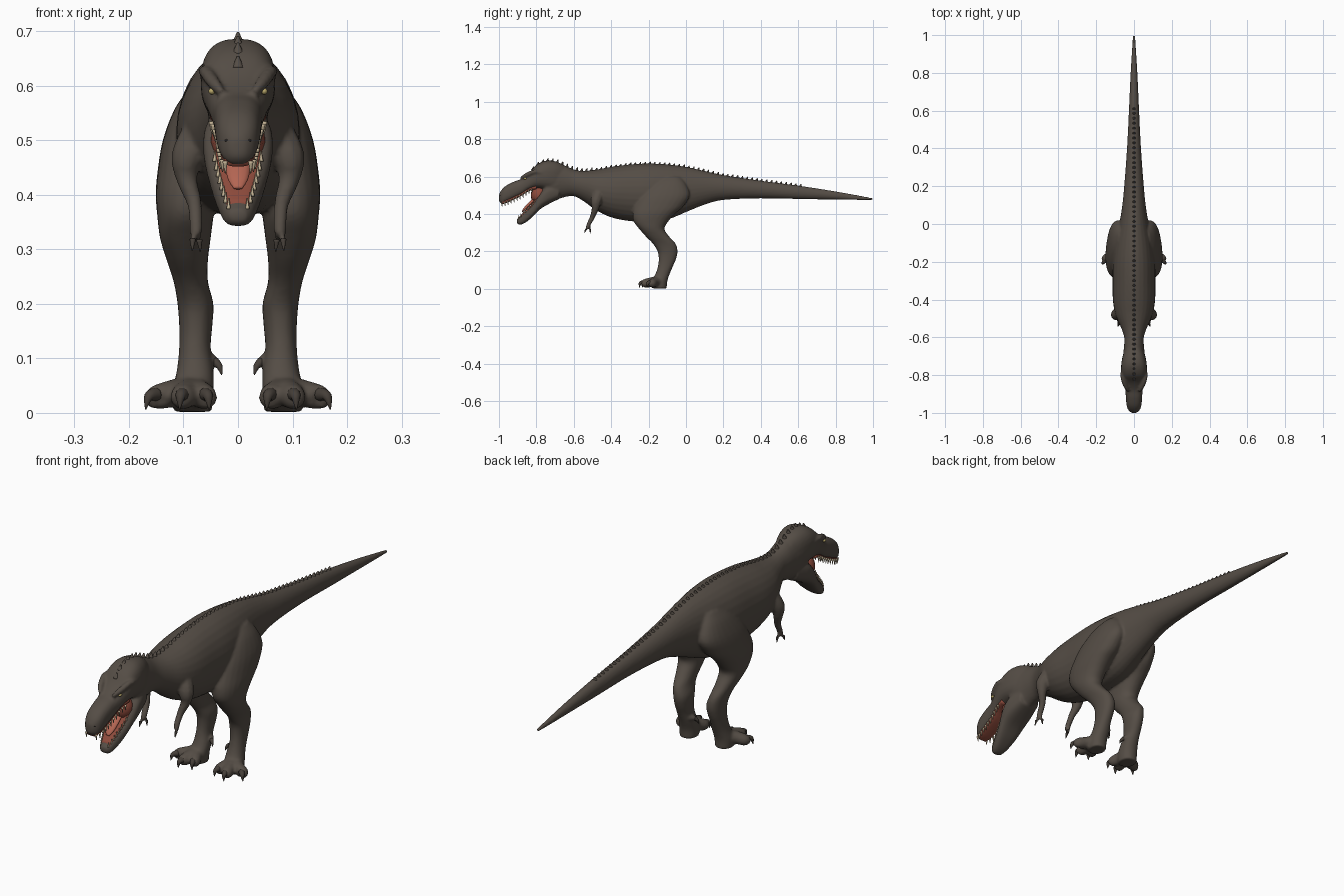
import bpy, bmesh, math
from mathutils import Vector, Matrix

cube = bpy.data.objects.get("Cube")
if cube:
    bpy.data.objects.remove(cube)


def material(name, rgb):
    mat = bpy.data.materials.new(name)
    mat.use_nodes = True
    mat.diffuse_color = (*rgb, 1)
    mat.node_tree.nodes["Principled BSDF"].inputs["Base Color"].default_value = (*rgb, 1)
    return mat


SKIN = material("brown hide", (.09, .074, .06))
CLAW = material("dark claw", (.06, .049, .04))
GUMS = material("red mouth", (.27, .07, .045))
TONGUE = material("pink tongue", (.45, .13, .085))
TOOTH = material("cream tooth", (.55, .45, .3))
EYE = material("yellow eye", (.5, .4, .15))
DARK = material("black nostril", (.02, .017, .015))


def spline(rows, steps=4):
    """Smooth curve through rows of numbers."""
    out = []
    for i in range(len(rows) - 1):
        a, b, c, d = rows[max(i - 1, 0)], rows[i], rows[i + 1], rows[min(i + 2, len(rows) - 1)]
        for k in range(steps):
            t = k / steps
            out.append([q + .5 * t * (r - p + t * (2 * p - 5 * q + 4 * r - s + t * (3 * (q - r) + s - p)))
                        for p, q, r, s in zip(a, b, c, d)])
    return out + [list(rows[-1])]


def at(rows, s):
    """Straight interpolation of the remaining columns at station s."""
    for a, b in zip(rows, rows[1:]):
        if min(a[0], b[0]) <= s <= max(a[0], b[0]):
            t = (s - a[0]) / (b[0] - a[0])
            return [p + (q - p) * t for p, q in zip(a[1:], b[1:])]
    return rows[-1][1:]


def skin_rings(bm, rings, n, power):
    """Bridge rings given as centre and two half-axis vectors."""
    loops = []
    for c, u, v in rings:
        loop = []
        for k in range(n):
            a = math.tau * k / n
            co, si = math.cos(a), math.sin(a)
            e = 2 / power
            loop.append(bm.verts.new(c + u * math.copysign(abs(co) ** e, co)
                                     + v * math.copysign(abs(si) ** e, si)))
        loops.append(loop)
    for a, b in zip(loops, loops[1:]):
        for k in range(n):
            bm.faces.new((a[k - 1], a[k], b[k], b[k - 1]))
    bm.faces.new(loops[0])
    bm.faces.new(loops[-1])


def long_loft(bm, rows, power=2):
    """Sections along y: (y, top, bottom, half width)."""
    skin_rings(bm, [(Vector((0, y, (t + b) / 2)), Vector((w, 0, 0)), Vector((0, 0, (t - b) / 2)))
                    for y, t, b, w in spline(rows)], 28, power)


def upright_loft(bm, rows, side, power=2.2):
    """Sections along z: (z, front, back, inner, outer)."""
    skin_rings(bm, [(Vector((side * (i + o) / 2, (f + k) / 2, z)), Vector(((o - i) / 2, 0, 0)),
                     Vector((0, (k - f) / 2, 0))) for z, f, k, i, o in spline(rows)], 24, power)


def tube(bm, rows, side=1, n=10, flat=1):
    """Round limb through (x, y, z, radius)."""
    rows = spline(rows)
    pts = [Vector((side * r[0], r[1], r[2])) for r in rows]
    rings = []
    for i, p in enumerate(pts):
        t = (pts[min(i + 1, len(pts) - 1)] - pts[max(i - 1, 0)]).normalized()
        u = Vector((1, 0, 0))
        u = (u - t * u.dot(t)).normalized()
        rings.append((p, u * rows[i][3], t.cross(u) * rows[i][3] * flat))
    skin_rings(bm, rings, n, 2)


def ball(bm, centre, size):
    bmesh.ops.create_uvsphere(bm, u_segments=16, v_segments=10, radius=1,
                              matrix=Matrix.Translation(centre) @ Matrix.Diagonal((*size, 1)))


def finish(bm, name, mat):
    bmesh.ops.recalc_face_normals(bm, faces=bm.faces)
    for f in bm.faces:
        f.smooth = True
    mesh = bpy.data.meshes.new(name)
    bm.to_mesh(mesh)
    bm.free()
    mesh.materials.append(mat)
    obj = bpy.data.objects.new(name, mesh)
    bpy.context.collection.objects.link(obj)
    return obj


# Section tables
TRUNK = [(1, .485, .473, .006), (.8, .521, .477, .018), (.6, .552, .48, .027), (.4, .578, .484, .037),
         (.2, .608, .475, .052), (.1, .63, .45, .062), (0, .652, .41, .078), (-.1, .665, .37, .1),
         (-.2, .67, .358, .112), (-.3, .665, .362, .113), (-.4, .652, .382, .112), (-.48, .637, .42, .098),
         (-.55, .63, .47, .068), (-.6, .638, .495, .052), (-.65, .66, .49, .053), (-.7, .68, .475, .058),
         (-.75, .68, .47, .055)]
SKULL = [(-.66, .665, .52, .045), (-.7, .682, .52, .06), (-.75, .685, .53, .068), (-.8, .662, .535, .066),
         (-.84, .618, .525, .056), (-.88, .588, .5, .046), (-.92, .573, .48, .043), (-.96, .553, .462, .039),
         (-.985, .53, .455, .03), (-1, .505, .47, .013)]
JAW = [(-.68, .56, .48, .05), (-.74, .55, .45, .063), (-.78, .515, .425, .062), (-.82, .455, .385, .05),
       (-.86, .415, .353, .037), (-.89, .385, .342, .026), (-.905, .372, .353, .014)]
LEG = [(.6, -.12, -.03, .03, .085), (.56, -.18, 0, .03, .115), (.5, -.24, .02, .03, .138),
       (.44, -.275, -.015, .03, .148), (.4, -.285, -.06, .04, .151), (.36, -.28, -.095, .045, .148),
       (.32, -.25, -.115, .05, .143), (.28, -.215, -.09, .055, .131), (.24, -.176, -.055, .055, .118),
       (.2, -.152, -.045, .045, .111), (.16, -.146, -.053, .047, .108), (.12, -.15, -.07, .05, .108),
       (.08, -.163, -.087, .045, .112), (.04, -.185, -.1, .045, .12), (.002, -.18, -.103, .048, .118)]
TOES = [(.06, -.22), (.102, -.235), (.15, -.195)]

# Hide: trunk, head, limbs and brows fused into one skin
bm = bmesh.new()
long_loft(bm, TRUNK)
long_loft(bm, SKULL, 2.6)
long_loft(bm, JAW, 2.8)
for s in (1, -1):
    upright_loft(bm, LEG, s)
    for x, y in TOES:
        tube(bm, [(.085, -.14, .04, .03), ((x + .085) / 2, (y - .14) / 2, .036, .026),
                  (x, y + .012, .028, .023), (x, y, .024, .014)], s)
    tube(bm, [(.065, -.46, .52, .035), (.092, -.48, .47, .031), (.094, -.485, .43, .02),
              (.08, -.5, .385, .014), (.077, -.52, .345, .012), (.077, -.524, .328, .012)], s)
    tube(bm, [(.078, -.52, .335, .008), (.083, -.535, .315, .006)], s)
    tube(bm, [(.076, -.52, .335, .008), (.071, -.512, .315, .006)], s)
    tube(bm, [(.03, -.885, .588, .007), (.046, -.855, .607, .012), (.06, -.81, .626, .012),
              (.062, -.77, .62, .008)], s)
    tube(bm, [(.06, -.1, .1, .012), (.045, -.115, .095, .011), (.04, -.12, .09, .008)], s)
hide = finish(bm, "body_hide", SKIN)
remesh = hide.modifiers.new("fuse", 'REMESH')
remesh.mode = 'VOXEL'
remesh.voxel_size = .0055
remesh.use_smooth_shade = True
smooth = hide.modifiers.new("soften", 'SMOOTH')
smooth.factor = .5
smooth.iterations = 4

# Row of small scales along the spine
bm = bmesh.new()
ridge = [r[:2] for r in TRUNK[:-3]] + [r[:2] for r in SKULL[:5]]
for i in range(56):
    y = -.82 + i * .026
    z = at(ridge, y)[0]
    h = .014 if y < -.5 else .01
    tube(bm, [(0, y, z - .008, .012), (0, y + .006, z + h, .002)], 1, 8, .8)
finish(bm, "spine_scales", SKIN)

# Claws on toes, hind spur and fingers
bm = bmesh.new()
for s in (1, -1):
    for x, y in TOES:
        dx = (x - .085) * .3
        tube(bm, [(x, y + .006, .034, .013), (x + dx * .7, y - .01, .03, .009),
                  (x + dx, y - .014, .006, .001)], s)
    tube(bm, [(.043, -.118, .094, .009), (.034, -.125, .085, .006), (.03, -.128, .07, .001)], s)
    tube(bm, [(.083, -.535, .318, .006), (.084, -.543, .298, .001)], s)
    tube(bm, [(.071, -.512, .318, .006), (.069, -.512, .296, .001)], s)
finish(bm, "claws", CLAW)

# Mouth lining: palate, jaw floor and throat
bm = bmesh.new()
long_loft(bm, [(y, b + .02, b - .003, w * .78) for y, t, b, w in SKULL[3:-1]], 3)
long_loft(bm, [(y, t + .003, t - .02, w * .78) for y, t, b, w in JAW[2:-1]], 3)
ball(bm, (0, -.785, .5), (.05, .045, .05))
finish(bm, "mouth_lining", GUMS)

# Tongue
bm = bmesh.new()
tube(bm, [(0, -.8, .485, .022), (0, -.83, .46, .024), (0, -.86, .43, .019), (0, -.876, .412, .008)], 1, 14, .4)
finish(bm, "tongue", TONGUE)

# Teeth along both jaws
bm = bmesh.new()
for s in (1, -1):
    for i in range(11):
        y = -.986 + i * .016
        t, b, w = at(SKULL, y)
        tube(bm, [(w * .82, y, b + .006, .005), (w * .8, y + .003, b - .017, .001)], s, 6)
    for i in range(8):
        y = -.896 + i * .012
        t, b, w = at(JAW, y)
        tube(bm, [(w * .82, y, t - .006, .004), (w * .8, y + .002, t + .014, .001)], s, 6)
finish(bm, "teeth", TOOTH)

# Eyes and nostrils
for label, mat, place, size in (("eye", EYE, (.048, -.86, .59), (.006, .008, .006)),
                                ("nostril", DARK, (.02, -.988, .5), (.005, .006, .004))):
    for s, word in ((1, "left"), (-1, "right")):
        bm = bmesh.new()
        ball(bm, (s * place[0], place[1], place[2]), size)
        finish(bm, word + "_" + label, mat)
